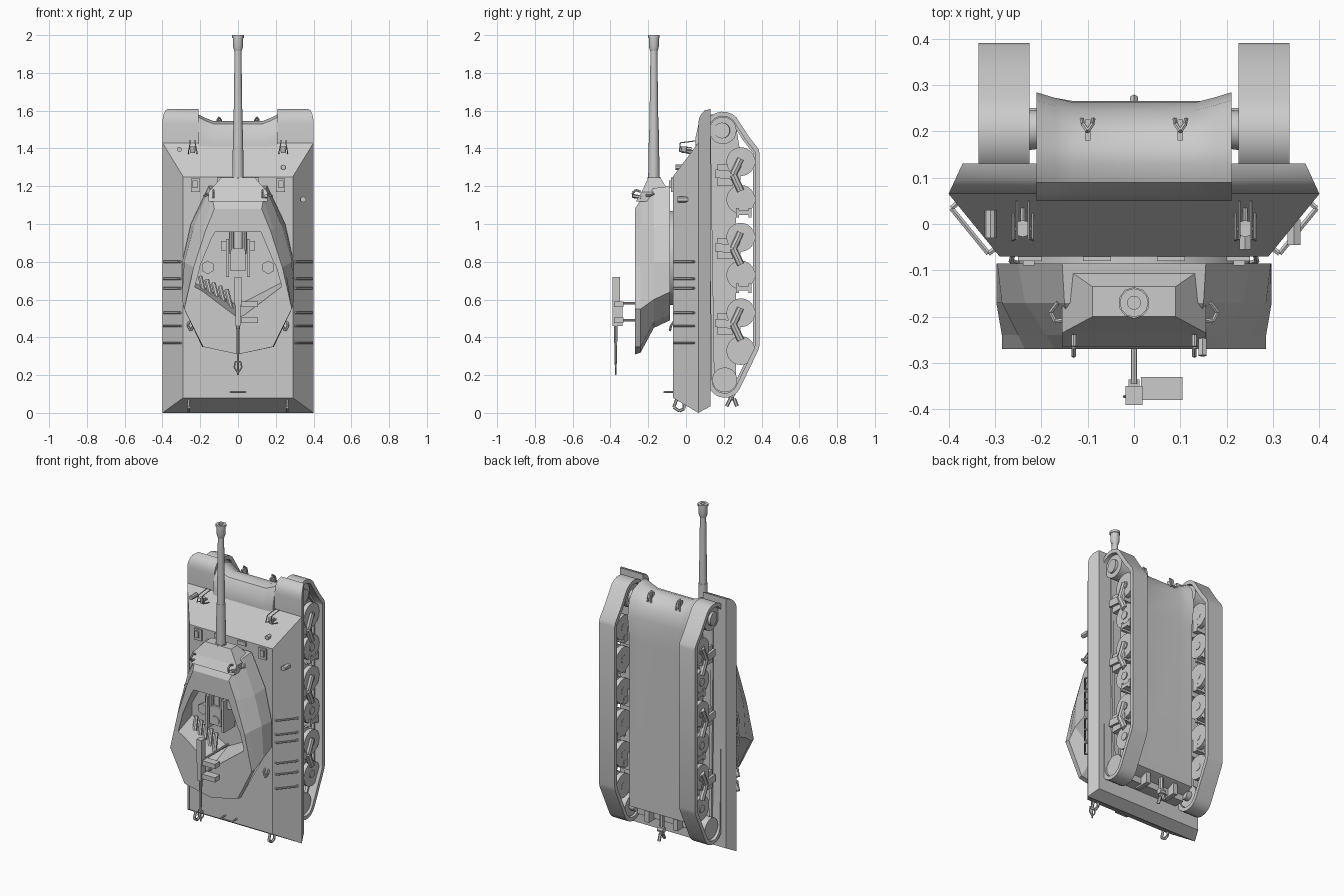
import bpy, bmesh, math
from mathutils import Vector, Matrix

if "Cube" in bpy.data.objects:
    bpy.data.objects.remove(bpy.data.objects["Cube"])

def finish(name, bm, smooth=False):
    bmesh.ops.recalc_face_normals(bm, faces=bm.faces)
    me = bpy.data.meshes.new(name)
    bm.to_mesh(me); bm.free()
    ob = bpy.data.objects.new(name, me)
    bpy.context.collection.objects.link(ob)
    if smooth:
        bpy.ops.object.select_all(action='DESELECT')
        ob.select_set(True)
        bpy.context.view_layer.objects.active = ob
        bpy.ops.object.shade_smooth_by_angle(angle=math.radians(35))
    return ob

def loft(name, rings, smooth=False, closed=False):
    bm = bmesh.new()
    vs = [[bm.verts.new(p) for p in r] for r in rings]
    n = len(vs[0])
    for a, b in zip(vs, vs[1:] + (vs[:1] if closed else [])):
        for i in range(n):
            bm.faces.new((a[i], a[(i+1) % n], b[(i+1) % n], b[i]))
    if not closed:
        bm.faces.new(vs[0]); bm.faces.new(vs[-1])
    return finish(name, bm, smooth)

def box(name, x, y, z, rot=0):
    c = Vector(((x[0]+x[1])/2, (y[0]+y[1])/2, (z[0]+z[1])/2))
    bm = bmesh.new()
    bmesh.ops.create_cube(bm, size=1)
    bm.transform(Matrix.Translation(c) @ Matrix.Rotation(rot, 4, 'X') @
                 Matrix.Diagonal((x[1]-x[0], y[1]-y[0], z[1]-z[0], 1)))
    return finish(name, bm)

def rod(name, pts, r, n=8):
    # chain of cylinders; r is one radius or one per point
    bm = bmesh.new()
    rs = r if isinstance(r, (list, tuple)) else [r]*len(pts)
    for i in range(len(pts)-1):
        a, b = Vector(pts[i]), Vector(pts[i+1])
        m = Matrix.Translation((a+b)/2) @ (b-a).to_track_quat('Z', 'Y').to_matrix().to_4x4()
        bmesh.ops.create_cone(bm, cap_ends=True, segments=n, radius1=rs[i],
                              radius2=rs[i+1], depth=(b-a).length, matrix=m)
    return finish(name, bm, n > 8)

def mirror_ring(half, y):
    return [(x, y, z) for x, z in half] + [(-x, y, z) for x, z in reversed(half) if x > 0]

def arc(cy, cz, r, a0, a1, n):
    return [(cy + r*math.cos(math.radians(a0+(a1-a0)*i/n)),
             cz + r*math.sin(math.radians(a0+(a1-a0)*i/n))) for i in range(n+1)]

# Upper hull with sloped sides, stern and glacis
loft("upper_hull", [mirror_ring([(w, z0), (w, z1)], y) for y, w, z0, z1 in
     ((-0.07, .29, .08, 1.25), (.065, .4, 0, 1.43), (.13, .37, .035, 1.43))])

# Lower hull: rounded nose, flared toward the tracks
nose = [(.05, 1.42), (.065, 1.49), (.09, 1.53), (.13, 1.545), (.17, 1.54),
        (.21, 1.515), (.245, 1.47), (.262, 1.40), (.265, 1.25)]
rear = [(.265, .2), (.20, .17), (.12, .15)]
def hull_section(x, f):
    return [(x, y + f*.022*(i > 4), z + f*.035*(i < 7)) if i < 8 else (x, y, z)
            for i, (y, z) in enumerate(nose)] + [(x, y, z) for y, z in rear]
loft("lower_hull", [hull_section(s*x, f) for s, x, f in
     ((-1, .21, 1), (-1, .17, .45), (-1, .13, 0), (1, .13, 0), (1, .17, .45), (1, .21, 1))], True)

# Track loop outline, y-z
track = (arc(.195, 1.495, .1, 180, 45, 8) + [(.335, 1.46), (.385, 1.395), (.39, 1.37), (.39, .36),
         (.382, .33)] + arc(.205, .17, .09, -25, -180, 9))
def inset(pts, d):
    out = []
    for i, p in enumerate(pts):
        a, b = Vector(pts[i-1]), Vector(pts[(i+1) % len(pts)])
        t = (b-a).normalized()
        out.append((p[0] + t.y*d, p[1] - t.x*d))
    return out
def belt(name, x0, x1, d0, d1):
    loft(name, [[(x0, *o), (x1, *o), (x1, *i), (x0, *i)]
                for o, i in zip(inset(track, d0), inset(track, d1))], True, True)

for s in (-1, 1):
    def X(a, b):
        return (min(s*a, s*b), max(s*a, s*b))
    # Fender with rounded front
    prof = [(.065, 1.42), (.065, 1.53), (.069, 1.56), (.08, 1.582), (.097, 1.6), (.13, 1.61), (.13, 1.42)]
    loft("fender", [[(s*.21, y, z) for y, z in prof],
                    [(s*(.4 - .46*(y-.065)), y, z) for y, z in prof]], True)
    # Track band with guide ridge
    belt("track", s*.225, s*.335, 0, .024)
    belt("track_guide", s*.265, s*.283, .02, .036)
    # Road wheels, swing arms and bump stops
    for k in range(6):
        z = .33 + .2*k
        rod("road_wheel", [(s*.232, .29, z), (s*.262, .29, z)], .076, 24)
        rod("road_wheel_outer", [(s*.285, .29, z), (s*.312, .29, z)], .076, 24)
        rod("wheel_hub", [(s*.23, .29, z), (s*.318, .29, z)], .024, 12)
    for z in (.47, .87, 1.26):
        box("suspension_block", X(.2, .30), (.165, .25), (z-.055, z+.055))
        box("suspension_bracket", X(.23, .315), (.155, .29), (z-.022, z+.022), -.1)
        for d in (-1, 1):
            rod("swing_arm", [(s*.31, .25, z), (s*.31, .29, z + d*.085)], .02, 8)
    for z in (.66, 1.06):
        box("bump_stop_foot", X(.235, .32), (.265, .345), (z-.012, z+.012))
        for y in (.272, .338):
            box("bump_stop_ends", X(.235, .32), (y-.008, y+.008), (z-.025, z+.025))
    # Drive sprocket and idler
    rod("drive_sprocket", [(s*.235, .195, 1.495), (s*.315, .195, 1.495)], .072, 24)
    rod("sprocket_hub", [(s*.2, .205, 1.495), (s*.327, .19, 1.495)], .042, 16)
    rod("idler_wheel", [(s*.235, .205, .175), (s*.32, .205, .175)], .066, 20)
    rod("idler_axle", [(s*.2, .205, .175), (s*.3, .205, .175)], .03, 12)
    # Side grab bars
    for z in (.37, .46, .53, .66, .71, .80):
        rod("grab_bar", [(s*.302, -.055, z), (s*.314, -.064, z), (s*.394, .034, z), (s*.382, .044, z)], .006, 6)
    # Headlights with wire guards
    hx = s*.24
    rod("headlight", [(hx, -.01, 1.375), (hx, -.01, 1.41)], [.012, .018], 12)
    rod("headlight_post", [(hx, .035, 1.385), (hx, -.01, 1.385)], .006, 6)
    for d in (-.022, .022):
        rod("headlight_guard", [(hx+d, .03, 1.37), (hx+d, -.035, 1.385), (hx+d*.6, -.03, 1.43),
                                (hx+d*.6, .05, 1.44)], .003, 6)
    # Towing hooks on nose and stern
    rod("nose_hook", [(s*.1-.012, .225, 1.5), (s*.1-.01, .215, 1.55), (s*.1, .2, 1.565),
                      (s*.1+.01, .215, 1.55), (s*.1+.012, .225, 1.5)], .005, 6)
    box("nose_hook_base", (s*.1-.006, s*.1+.006), (.18, .225), (1.51, 1.55))
    rod("stern_shackle", [(s*.26, -.05, .07), (s*.26, -.065, .03), (s*.26, -.035, .01),
                          (s*.26, -.01, .022), (s*.26, -.01, .05)], .008, 6)
    # Driver periscopes and deck fittings
    box("periscope_base", X(.20, .25), (-.08, -.06), (1.17, 1.24))
    box("periscope", X(.215, .24), (-.09, -.06), (1.19, 1.23))
    box("deck_hinge", X(.05, .11), (-.08, -.06), (1.22, 1.245))
    rod("deck_hook", [(s*.24, -.06, .49), (s*.235, -.08, .46), (s*.25, -.085, .435),
                      (s*.265, -.08, .46), (s*.26, -.06, .49)], .006, 6)
    # Turret roof loops and cheek handles
    rod("roof_loop", [(s*.13, -.24, 1.17), (s*.13, -.265, 1.18), (s*.13, -.283, 1.165),
                      (s*.13, -.276, 1.14), (s*.13, -.245, 1.14)], .006, 6)
    rod("cheek_handle", [(s*.14, -.205, 1.16), (s*.17, -.21, 1.15), (s*.18, -.19, 1.15),
                         (s*.165, -.17, 1.16)], .005, 6)

# Turret shell, half outlines at each height
shell = [
    (-.085, [(.155, 1.2), (.25, 1.0), (.295, .8), (.297, .64), (.14, .52), (0, .49)]),
    (-.17, [(.15, 1.19), (.235, .98), (.285, .8), (.297, .6), (.15, .48), (0, .45)]),
    (-.24, [(.135, 1.13), (.19, .97), (.25, .78), (.285, .55), (.19, .35), (0, .32)]),
    (-.27, [(.125, 1.08), (.17, .97), (.235, .77), (.285, .55), (.185, .35), (0, .31)])]
turret = loft("turret_shell", [mirror_ring(h, y) for y, h in shell])
# Open roof cut into the shell
cut = loft("roof_cutter", [mirror_ring(h, y) for y, h in (
    (-.1, [(.13, 1.0), (.25, .78), (.25, .7), (0, .57)]),
    (-.3, [(.12, .95), (.195, .77), (.225, .66), (0, .49)]))])
mod = turret.modifiers.new("opening", 'BOOLEAN')
mod.object = cut
mod.solver = 'EXACT'
bpy.context.view_layer.objects.active = turret
bpy.ops.object.modifier_apply(modifier=mod.name)
bpy.data.objects.remove(cut)
rod("turret_ring", [(0, -.065, .82), (0, -.09, .82)], .25, 40)

# Mantlet, tapering to the gun
loft("mantlet", [[(-w, y0, z), (w, y0, z), (w, y1, z), (-w, y1, z)] for w, y0, y1, z in
     ((.155, -.265, -.09, 1.12), (.155, -.235, -.09, 1.17), (.09, -.2, -.135, 1.245))])
rod("mantlet_collar", [(0, -.17, 1.22), (0, -.17, 1.25)], .034, 10)

# Main gun and muzzle brake
def gun(name, prof, n=16):
    rings = [[(r*math.cos(2*math.pi*i/n), -.17 + r*math.sin(2*math.pi*i/n), z) for i in range(n)]
             for z, r in prof]
    loft(name, rings, True)
gun("gun_barrel", [(1.0, .03), (1.26, .03), (1.50, .026), (1.50, .024), (1.93, .018)])
gun("muzzle_brake", [(1.915, .019), (1.94, .027), (1.985, .027), (1.985, .031), (2.0, .031),
                     (2.0, .014), (1.95, .014)], 12)

# Breech and cradle inside the turret
box("breech_block", (-.04, .04), (-.225, -.14), (.75, .87))
for s in (-1, 1):
    box("recoil_guard", (s*.056-.008, s*.056+.008), (-.235, -.12), (.72, .92))
    box("trunnion", (s*.07-.02, s*.07+.02), (-.2, -.1), (.86, .91))
    rod("recoil_cylinder", [(s*.035, -.215, .86), (s*.035, -.215, .98)], .014, 10)
    rod("crew_seat", [(s*.16, -.09, .77), (s*.16, -.125, .77)], .036, 6)
rod("breech_cradle", [(0, -.17, .84), (0, -.17, 1.0)], .045, 12)
rod("breech_ring", [(0, -.23, .78), (0, -.13, .78)], .028, 12)
# Ready ammunition rack along the rear wall
for k in range(5):
    x = -.2 + .035*k
    rod("ready_round", [(x, -.13, .72-.5*(x+.2)), (x+.03, -.2, .6-.5*(x+.2))], .013, 8)

# Roof machine gun on its post
rod("mg_barrel", [(0, -.372, .2), (0, -.372, .42), (0, -.372, .6)], [.004, .009, .011], 8)
box("mg_receiver", (-.018, .018), (-.39, -.35), (.57, .72))
box("mg_cradle", (-.012, .012), (-.388, -.335), (.46, .58))
box("ammo_box", (.015, .105), (-.38, -.33), (.56, .59))
box("spare_ammo_box", (.015, .105), (-.38, -.33), (.475, .505))
for z in (.49, .58):
    rod("mg_post", [(0, -.25 if z < .55 else -.1, z), (0, -.345, z)], .007, 8)
rod("mg_front_sight", [(-.02, -.372, .24), (0, -.372, .21), (.02, -.372, .24), (.015, -.372, .27),
                       (-.015, -.372, .27), (-.02, -.372, .24)], .004, 6)

# Small fittings: side lamp, siren, deck rail, sight, rear pintle
rod("side_lamp", [(.345, .01, 1.13), (.345, -.045, 1.13)], .016, 6)
rod("horn", [(-.31, .03, 1.395), (-.31, -.03, 1.395)], .013, 8)
rod("glacis_cap", [(.24, .0, 1.3), (.24, -.055, 1.3)], .014, 6)
rod("deck_rail", [(-.04, -.07, .11), (-.04, -.115, .11), (.04, -.115, .11), (.04, -.07, .11)], .005, 6)
rod("sight_tube", [(.148, -.23, 1.14), (.148, -.284, 1.15)], .01, 6)
box("rear_plate", (-.2, .2), (.12, .2), (.13, .18))
for s in (-1, 1):
    box("rear_bracket", (s*.1-.015, s*.1+.015), (.15, .25), (.12, .19))
rod("tow_pintle", [(0, .24, .2), (0, .24, .07)], .014, 8)
rod("pintle_jaw", [(0, .215, .035), (0, .235, .075), (0, .255, .075), (0, .27, .035)], .01, 6)
rod("pintle_pin", [(-.02, .245, .1), (.02, .245, .1)], .018, 8)
